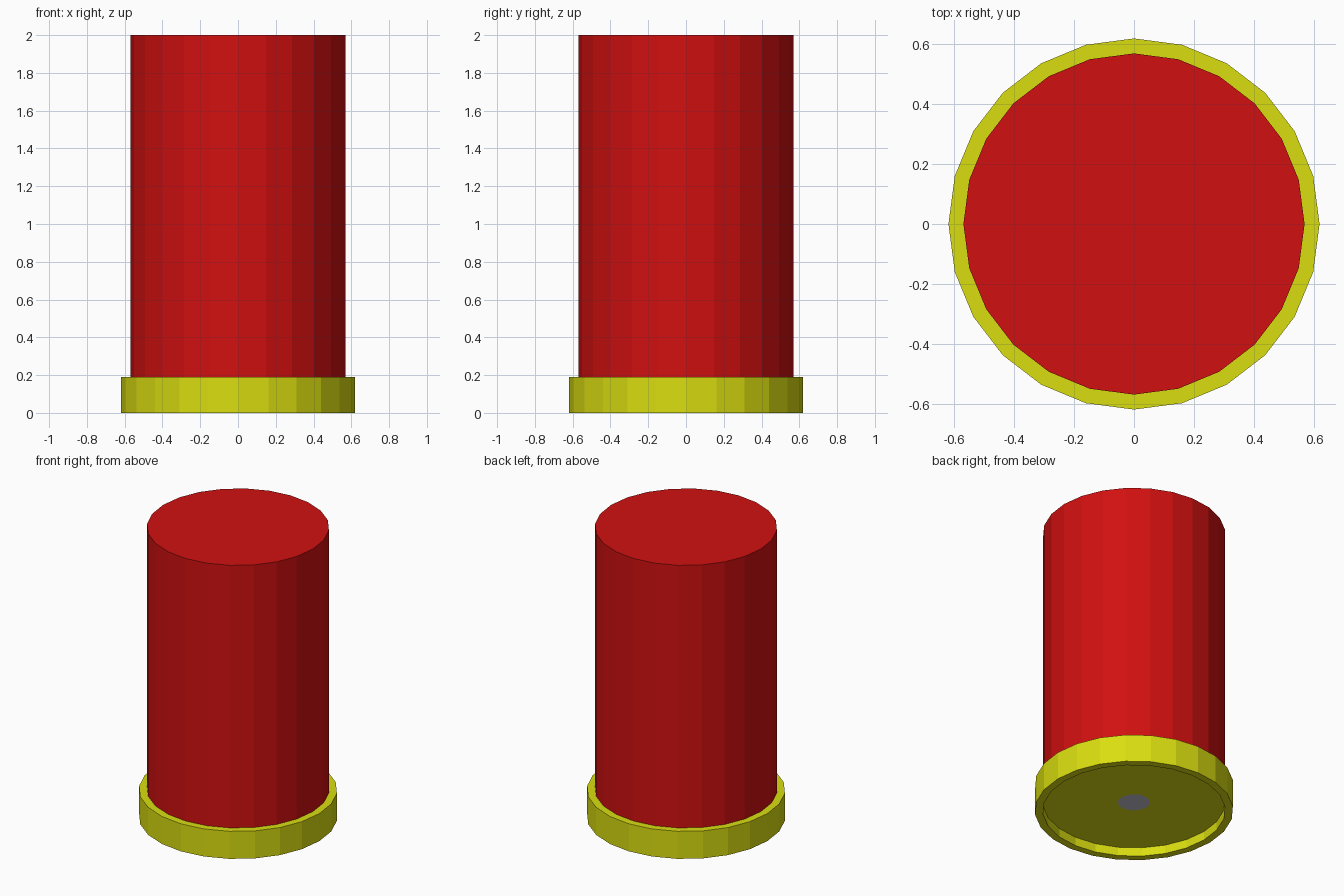
import bpy, bmesh, math

if "Cube" in bpy.data.objects:
    bpy.data.objects.remove(bpy.data.objects["Cube"])

SIDES = 24


def material(name, rgb):
    m = bpy.data.materials.new(name)
    m.diffuse_color = (*rgb, 1.0)
    m.use_nodes = True
    m.node_tree.nodes["Principled BSDF"].inputs["Base Color"].default_value = m.diffuse_color
    return m


def lathe(name, profile, mats, rule=None):
    """Revolve (radius, z) points around z; radius 0 closes with a flat cap."""
    bm = bmesh.new()
    rings = []
    for r, z in profile:
        rings.append([bm.verts.new((r * math.cos(2 * math.pi * i / SIDES),
                                    r * math.sin(2 * math.pi * i / SIDES), z))
                      for i in range(SIDES)] if r > 0 else None)
    for a, b in zip(rings, rings[1:]):
        if a is None:
            bm.faces.new(list(reversed(b)))
        elif b is None:
            bm.faces.new(a)
        else:
            for i in range(SIDES):
                j = (i + 1) % SIDES
                bm.faces.new((a[i], a[j], b[j], b[i]))
    if rule:
        for f in bm.faces:
            f.material_index = rule(f)
    mesh = bpy.data.meshes.new(name)
    bm.to_mesh(mesh)
    bm.free()
    for m in mats:
        mesh.materials.append(m)
    obj = bpy.data.objects.new(name, mesh)
    bpy.context.collection.objects.link(obj)
    return obj


red = material("red plastic", (0.64, 0.005, 0.005))
yellow = material("yellow brass", (0.70, 0.73, 0.005))
grey = material("grey metal", (0.55, 0.55, 0.62))

# Red tube with a flat closed top
lathe("tube", [(0.57, 0.19), (0.57, 2.0), (0, 2.0)], [red])

# Brass base: recessed floor, bottom rim, outer wall and ledge;
# the central disc of the floor is grey
lathe("base",
      [(0, 0.06), (0.10, 0.06), (0.57, 0.06), (0.57, 0.0),
       (0.62, 0.0), (0.62, 0.19), (0.57, 0.19)],
      [yellow, grey],
      lambda f: 1 if max(v.co.to_2d().length for v in f.verts) < 0.15 else 0)
